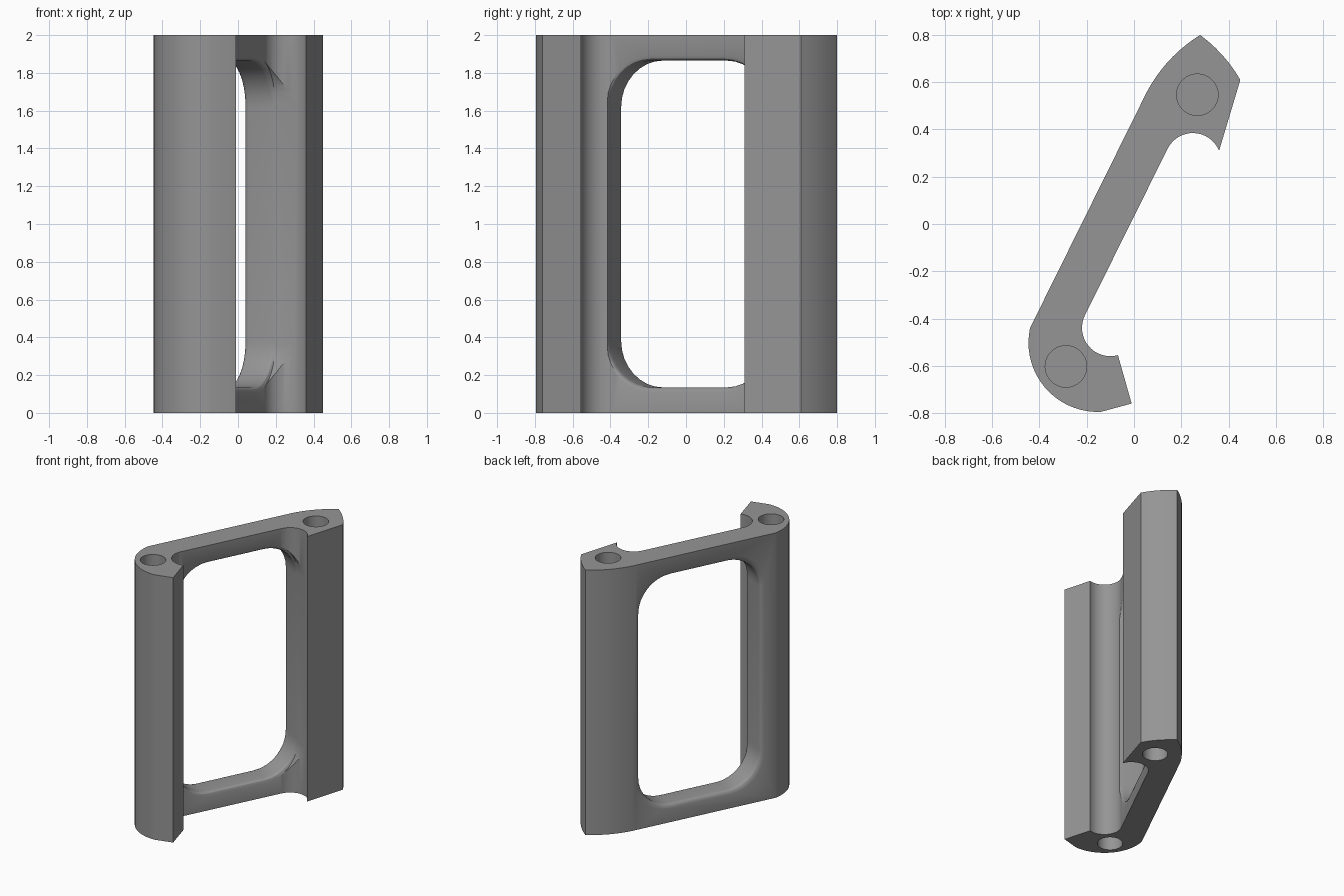
import bpy, bmesh, math
from mathutils import Vector

if "Cube" in bpy.data.objects:
    bpy.data.objects.remove(bpy.data.objects["Cube"])

grey = bpy.data.materials.new("grey")
grey.diffuse_color = (0.30, 0.30, 0.30, 1)
grey.use_nodes = True
grey.node_tree.nodes["Principled BSDF"].inputs["Base Color"].default_value = grey.diffuse_color

D = Vector((0.443, 0.897))    # along the web
N = Vector((0.897, -0.443))   # across the web


def arc(a, m, b, n):
    """Points on the circle from a through m to b."""
    (ax, ay), (mx, my), (bx, by) = a, m, b
    k = 2 * (ax * (my - by) + mx * (by - ay) + bx * (ay - my))
    qa, qm, qb = ax * ax + ay * ay, mx * mx + my * my, bx * bx + by * by
    cx = (qa * (my - by) + qm * (by - ay) + qb * (ay - my)) / k
    cy = (qa * (bx - mx) + qm * (ax - bx) + qb * (mx - ax)) / k
    r = math.hypot(ax - cx, ay - cy)
    t0 = math.atan2(ay - cy, ax - cx)
    tm = (math.atan2(my - cy, mx - cx) - t0) % math.tau
    t1 = (math.atan2(by - cy, bx - cx) - t0) % math.tau
    if tm > t1:
        t1 -= math.tau
    return [(cx + r * math.cos(t0 + t1 * i / n), cy + r * math.sin(t0 + t1 * i / n))
            for i in range(n + 1)]


def loft(name, rings):
    """Closed solid through equal-length rings of 3D points."""
    bm = bmesh.new()
    vs = [[bm.verts.new(p) for p in ring] for ring in rings]
    n = len(vs[0])
    for lo, hi in zip(vs, vs[1:]):
        for i in range(n):
            j = (i + 1) % n
            bm.faces.new((lo[i], lo[j], hi[j], hi[i]))
    bm.faces.new(vs[0])
    bm.faces.new(vs[-1])
    bmesh.ops.recalc_face_normals(bm, faces=bm.faces)
    me = bpy.data.meshes.new(name)
    bm.to_mesh(me)
    bm.free()
    me.materials.append(grey)
    ob = bpy.data.objects.new(name, me)
    bpy.context.collection.objects.link(ob)
    return ob


# Frame body: slanted web with a hooked rib at each end
profile = (arc((0.28, 0.80), (0.374, 0.715), (0.45, 0.61), 6)
           + arc((0.36, 0.31), (0.25, 0.385), (0.142, 0.318), 16)
           + arc((-0.208, -0.387), (-0.195, -0.513), (-0.068, -0.555), 16)
           + [(-0.01, -0.76)]
           + arc((-0.14, -0.795), (-0.37, -0.70), (-0.44, -0.44), 18)
           + arc((0.04, 0.53), (0.17, 0.714), (0.28, 0.80), 10)[:-1])
body = loft("frame_body", [[(x, y, z) for x, y in profile] for z in (0, 2)])


# Window cutter: rounded rectangle flared at both web faces
def window_ring(t, fs, fz, r=0.25, steps=8):
    ring = []
    for k, (sx, sz) in enumerate(((1, 1), (-1, 1), (-1, -1), (1, -1))):
        for i in range(steps + 1):
            a = math.pi / 2 * (k + i / steps)
            s = sx * (0.47 + fs - r) + r * math.cos(a)
            z = 1 + sz * (0.865 + fz - r) + r * math.sin(a)
            p = D * s + N * t
            ring.append((p.x, p.y, z))
    return ring


F = 0.03
flare = [(F * i / 4, F - math.sqrt(F * F - (F - F * i / 4) ** 2)) for i in range(5)]
rings = [window_ring(-0.32, F, F)]
rings += [window_ring(-0.20 + u, f, f) for u, f in flare]
rings += [window_ring(-0.0135 - u, 0, f) for u, f in reversed(flare)]
rings += [window_ring(0.107, 0, F)]
cutters = [loft("window_cutter", rings)]

# Blind screw holes in both ends of each rib
for cx, cy in ((0.268, 0.547), (-0.288, -0.603)):
    for z0, z1 in ((-0.1, 0.4), (1.6, 2.1)):
        cutters.append(loft("screw_hole_cutter", [
            [(cx + 0.088 * math.cos(math.tau * i / 32),
              cy + 0.088 * math.sin(math.tau * i / 32), z) for i in range(32)]
            for z in (z0, z1)]))

bpy.context.view_layer.objects.active = body
body.select_set(True)
for c in cutters:
    mod = body.modifiers.new("cut", 'BOOLEAN')
    mod.operation = 'DIFFERENCE'
    mod.solver = 'EXACT'
    mod.object = c
    bpy.ops.object.modifier_apply(modifier=mod.name)
for c in cutters:
    bpy.data.objects.remove(c)

bpy.ops.object.shade_smooth_by_angle(angle=math.radians(30))
